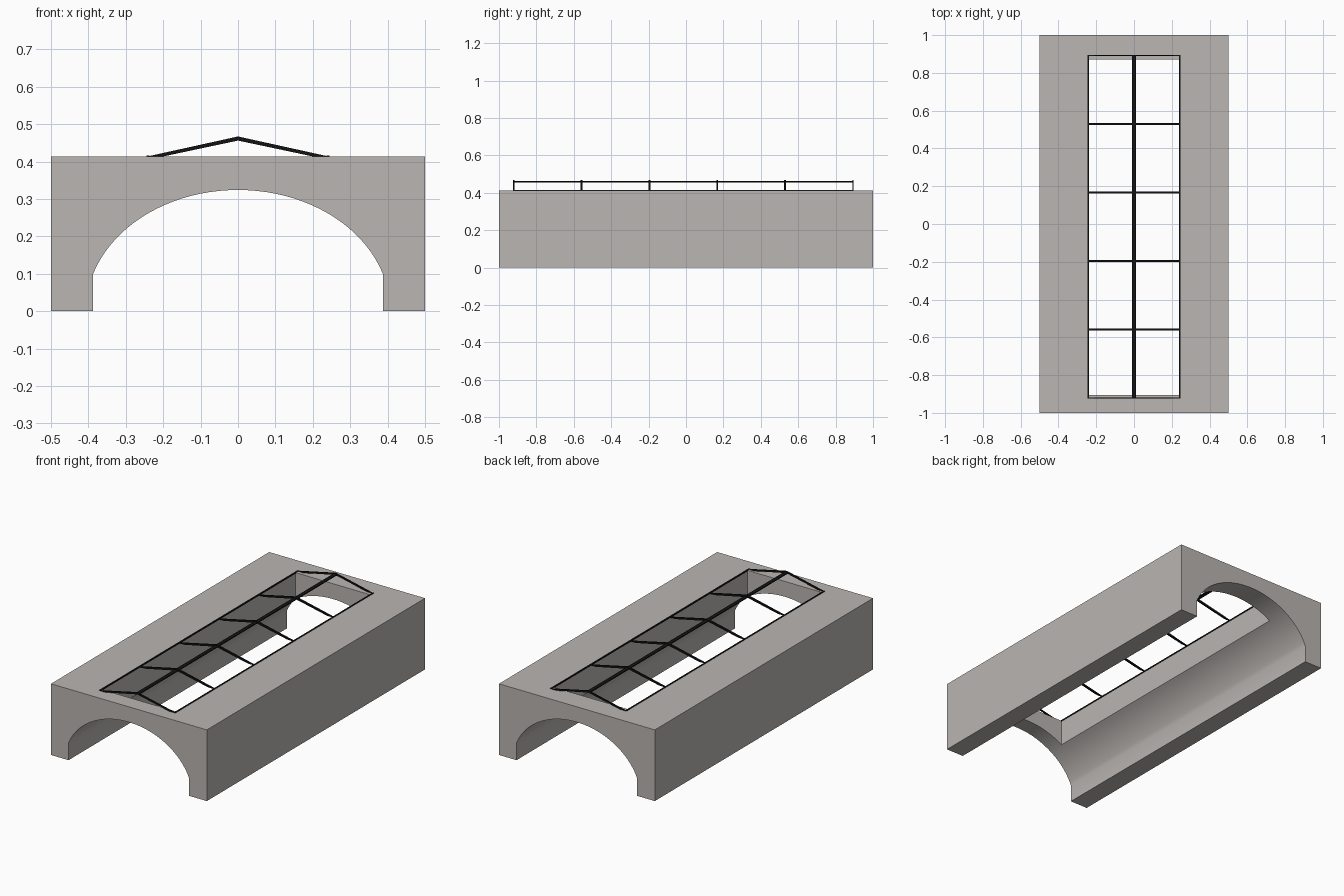
import bpy, math

if "Cube" in bpy.data.objects:
    bpy.data.objects.remove(bpy.data.objects["Cube"])

def material(name, color):
    m = bpy.data.materials.new(name)
    m.diffuse_color = (*color, 1)
    m.use_nodes = True
    m.node_tree.nodes["Principled BSDF"].inputs["Base Color"].default_value = m.diffuse_color
    return m

stone = material("warm grey stone", (0.49, 0.465, 0.445))
black = material("black metal", (0.006, 0.006, 0.006))

def prism(name, profile, y0, y1, mat):
    """Extrude an (x, z) outline along y."""
    n = len(profile)
    verts = [(x, y0, z) for x, z in profile] + [(x, y1, z) for x, z in profile]
    faces = [tuple(range(n)), tuple(range(2 * n - 1, n - 1, -1))]
    faces += [(i, i + n, (i + 1) % n + n, (i + 1) % n) for i in range(n)]
    me = bpy.data.meshes.new(name)
    me.from_pydata(verts, [], faces)
    me.materials.append(mat)
    ob = bpy.data.objects.new(name, me)
    bpy.context.collection.objects.link(ob)
    return ob

def box(x0, x1, z0, z1):
    return [(x0, z0), (x1, z0), (x1, z1), (x0, z1)]

TOP = 0.413

# Vaulted block: legs below, elliptical arch above
a, b, spring = 0.407, 0.324, 0.1
t0 = math.asin(spring / b)
N = 40
arch = []
for i in range(N + 1):
    t = t0 + (math.pi - 2 * t0) * i / N
    arch.append((a * math.cos(t), b * math.sin(t)))
xi = arch[0][0]
outline = [(-0.5, 0), (-0.5, TOP), (0.5, TOP), (0.5, 0), (xi, 0)] + arch + [(-xi, 0)]
vault = prism("vaulted_block", outline[::-1], -1, 1, stone)

# Skylight opening through the roof
cutter = prism("skylight_cutter", box(-0.24, 0.24, 0.15, 0.6), -0.905, 0.87, stone)
bpy.context.view_layer.objects.active = vault
vault.select_set(True)
mod = vault.modifiers.new("opening", 'BOOLEAN')
mod.object = cutter
mod.operation = 'DIFFERENCE'
mod.solver = 'EXACT'
bpy.ops.object.modifier_apply(modifier=mod.name)
bpy.data.objects.remove(cutter, do_unlink=True)
bpy.ops.object.shade_smooth_by_angle(angle=math.radians(30))

# Gabled rafters across the opening
gable = [(-0.245, TOP), (-0.203, TOP), (0, 0.456), (0.203, TOP), (0.245, TOP), (0, 0.467)]
Y0, Y1 = -0.924, 0.896
for i in range(6):
    w = 0.006 if i in (0, 5) else 0.010
    yc = Y0 + 0.003 + (Y1 - Y0 - 0.006) * i / 5
    prism(f"rafter_{i + 1}", gable, yc - w / 2, yc + w / 2, black)

# Ridge bar, and a thin rail along each eave
ridge = [(-0.011, 0.456), (0.011, 0.456), (0.011, 0.461), (0, 0.463), (-0.011, 0.461)]
prism("ridge_bar", ridge, Y0, Y1, black)
for side, x in (("left", -0.241), ("right", 0.241)):
    prism(f"eave_rail_{side}", box(x - 0.004, x + 0.004, TOP - 0.004, TOP + 0.003), Y0, Y1, black)
